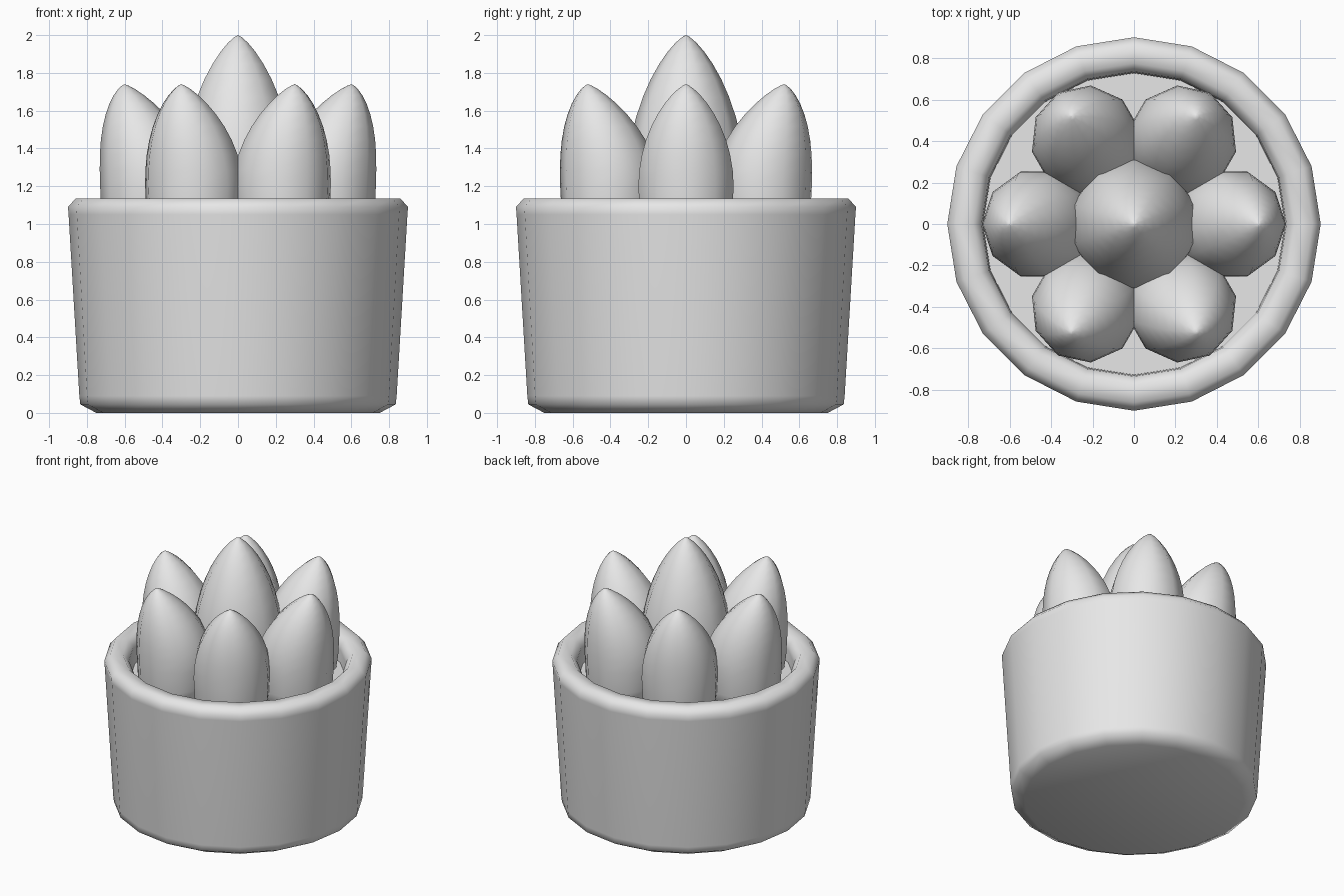
import bpy
import bmesh
from math import sin, cos, pi, radians

cube = bpy.data.objects.get("Cube")
if cube:
    bpy.data.objects.remove(cube)

grey = bpy.data.materials.new("plain grey")
grey.use_nodes = True
COLOUR = (0.8, 0.8, 0.8, 1)
grey.diffuse_color = COLOUR
grey.node_tree.nodes["Principled BSDF"].inputs["Base Color"].default_value = COLOUR


def loft(name, rings, sides, phase=0.0, close_end=True, angle=180):
    """Skin a stack of (centre_x, z, radius) rings into one closed object."""
    bm = bmesh.new()
    loops = []
    for cx, z, r in rings:
        loops.append([bm.verts.new((cx + r * cos(phase + 2 * pi * i / sides),
                                    r * sin(phase + 2 * pi * i / sides), z))
                      for i in range(sides)])
    for low, high in zip(loops, loops[1:]):
        for i in range(sides):
            j = (i + 1) % sides
            bm.faces.new((low[i], low[j], high[j], high[i]))
    bm.faces.new(loops[0][::-1])
    if close_end:
        bm.faces.new(loops[-1])
    bmesh.ops.remove_doubles(bm, verts=bm.verts, dist=0.0005)
    mesh = bpy.data.meshes.new(name)
    bm.to_mesh(mesh)
    bm.free()
    mesh.materials.append(grey)
    obj = bpy.data.objects.new(name, mesh)
    bpy.context.collection.objects.link(obj)
    bpy.ops.object.select_all(action='DESELECT')
    obj.select_set(True)
    bpy.context.view_layer.objects.active = obj
    bpy.ops.object.shade_smooth_by_angle(angle=radians(angle))
    return obj


def leaf(name, radius, belly, tip, base, foot, lean, phase):
    """Pointed egg whose centre line curves outward by lean towards the tip."""
    rings = [(foot, base, radius * 0.88), (foot, (base + belly) / 2, radius * 0.97)]
    steps = 10
    for k in range(steps + 1):
        t = sin(pi / 2 * k / steps)
        r = radius * max(1 - t * t, 0.0001) ** 0.75
        rings.append((foot + lean * t ** 1.6, belly + (tip - belly) * t, r))
    return loft(name, rings, 10, phase)


# Pot: tapered wall, bevelled foot and rounded rim, ending inside below the soil
SIDES = 20
pot_profile = [(0.75, 0), (0.835, 0.045), (0.84, 0.09), (0.897, 1.05),
               (0.9, 1.09), (0.86, 1.135), (0.775, 1.135),
               (0.735, 1.09), (0.73, 1.05), (0.725, 0.9)]
loft("pot", [(0, z, r) for r, z in pot_profile], SIDES, angle=60)

# Soil disc
loft("soil", [(0, 0.9, 0.72), (0, 0.96, 0.728)], SIDES, angle=30)

# Central leaf and the ring of six around it
leaf("centre_leaf", 0.315, 1.2, 2.0, 0.9, 0, 0, pi / 2)
for n in range(6):
    outer = leaf(f"outer_leaf_{n + 1}", 0.265, 1.2, 1.74, 0.9, 0.465, 0.135, 0)
    outer.rotation_euler.z = n * pi / 3
